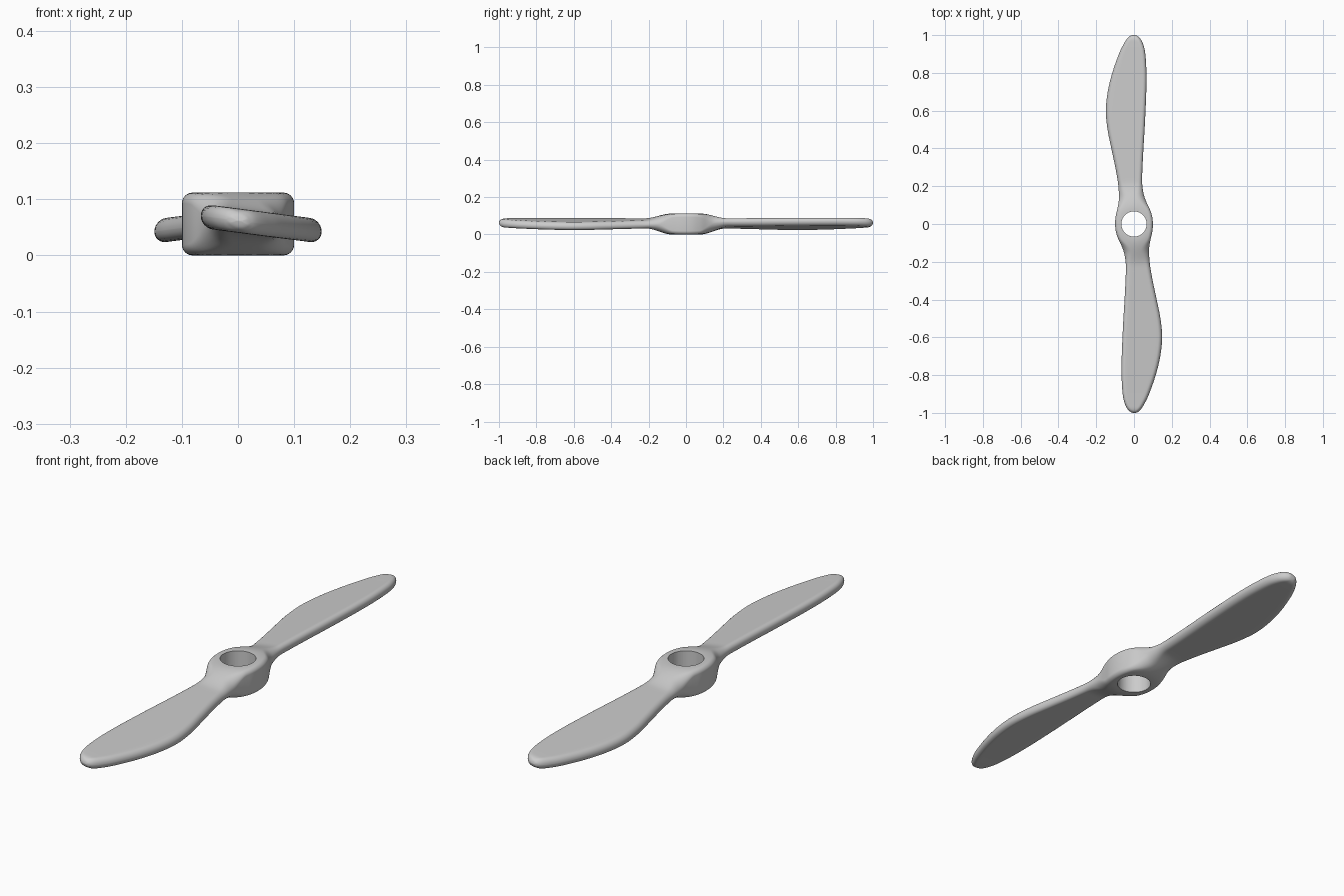
import bpy, bmesh, math

cube = bpy.data.objects.get("Cube")
if cube:
    bpy.data.objects.remove(cube)

HUB_R, HOLE_R, HUB_HALF, BLADE_HALF = 0.1, 0.067, 0.056, 0.0215

grey = bpy.data.materials.new("light grey")
grey.use_nodes = True
colour = (0.6, 0.6, 0.6, 1)
grey.diffuse_color = colour
grey.node_tree.nodes["Principled BSDF"].inputs["Base Color"].default_value = colour

# Front blade outline from tip to hub: y, left edge, right edge, half thickness factor
front = [
    (-1.0, 0.0, 0.004, 0.02), (-0.995, -0.018, 0.021, 0.6), (-0.98, -0.034, 0.037, 0.94),
    (-0.95, -0.049, 0.056, 1), (-0.9, -0.06, 0.08, 1), (-0.8, -0.066, 0.115, 1),
    (-0.7, -0.065, 0.139, 1), (-0.6, -0.061, 0.149, 1), (-0.5, -0.056, 0.14, 1),
    (-0.4, -0.05, 0.12, 1), (-0.3, -0.045, 0.099, 1), (-0.22, -0.043, 0.085, 1),
    (-0.16, -0.051, 0.08, 1), (-0.12, -0.064, 0.081, 1), (-0.08, -0.083, 0.088, 1),
    (-0.04, -0.096, 0.097, 1), (0, -HUB_R, HUB_R, 1),
]


def turned(s):
    return (-s[0], -s[2], -s[1], s[3])


def swapped(s):
    return (s[0], s[2], s[1], s[3])


def smooth(a, b, v):
    t = min(max((v - a) / (b - a), 0), 1)
    return t * t * (3 - 2 * t)


def spline(p, q, r, s, t):
    return [0.5 * (2 * b + (c - a) * t + (2 * a - 5 * b + 4 * c - d) * t ** 2
                   + (3 * b - a - 3 * c + d) * t ** 3) for a, b, c, d in zip(p, q, r, s)]


def section(y, left, right, factor):
    """Rounded slab section, thickening into the hub."""
    centre, half = (left + right) / 2, max((right - left) / 2, 0.0005)
    blend = smooth(0.07, 0.24, abs(y))
    mid_h = HUB_HALF + (BLADE_HALF - HUB_HALF) * blend
    corner = min(0.017 + (mid_h * 0.98 - 0.017) * smooth(0.07, 0.16, abs(y)), half * 0.95)
    flat = half - corner
    rise = min(corner / mid_h, 0.98)
    outline = []
    for k in range(4):
        sx, sz = (1, 1, -1, -1)[k], (-1, 1, 1, -1)[k]
        for i in range(7):
            a = math.radians((k - 1) * 90 + i * 15)
            outline.append((sx * flat + corner * math.cos(a),
                            sz * (1 - rise) + rise * math.sin(a)))
        # Extra points across the flat top and bottom
        if k in (1, 3):
            outline += [(sx * flat * (1 - j / 5), sz) for j in range(1, 10)]
    side = 1 if y <= 0 else -1
    ring = []
    for px, pz in outline:
        x = centre + px
        b = smooth(0.075, 0.23, math.hypot(x, y))
        h = (HUB_HALF + (BLADE_HALF - HUB_HALF) * b) * factor
        mid = HUB_HALF + blend * (0.006 - 0.13 * side * x)
        ring.append((x, y, mid + pz * h))
    return ring


# Propeller body lofted from tip to tip
chain = front + [turned(s) for s in reversed(front[:-1])]
chain = [swapped(front[1])] + chain + [swapped(turned(front[1]))]
STEPS = 5
bm = bmesh.new()
rings = []
for i in range(1, len(chain) - 2):
    for n in range(STEPS):
        rings.append(section(*spline(*chain[i - 1:i + 3], n / STEPS)))
rings.append(section(*chain[-2]))
rings = [[bm.verts.new(p) for p in ring] for ring in rings]
count = len(rings[0])
for a, b in zip(rings, rings[1:]):
    for i in range(count):
        j = (i + 1) % count
        bm.faces.new((a[i], a[j], b[j], b[i]))
bm.faces.new(rings[0])
bm.faces.new(rings[-1])
bmesh.ops.recalc_face_normals(bm, faces=bm.faces)
mesh = bpy.data.meshes.new("propeller")
bm.to_mesh(mesh)
bm.free()
mesh.materials.append(grey)
body = bpy.data.objects.new("propeller", mesh)
bpy.context.collection.objects.link(body)

# Shaft hole through the hub
bpy.ops.mesh.primitive_cylinder_add(vertices=64, radius=HOLE_R, depth=0.4, location=(0, 0, HUB_HALF))
cutter = bpy.context.object
cutter.name = "shaft_hole_cutter"
cutter.hide_render = True
cutter.data.materials.append(grey)
cut = body.modifiers.new("shaft_hole", "BOOLEAN")
cut.object = cutter
cut.operation = "DIFFERENCE"
cut.solver = "EXACT"

bpy.ops.object.select_all(action="DESELECT")
body.select_set(True)
bpy.context.view_layer.objects.active = body
bpy.ops.object.modifier_apply(modifier=cut.name)
bpy.data.objects.remove(cutter)
bpy.ops.object.shade_smooth_by_angle(angle=math.radians(40))
